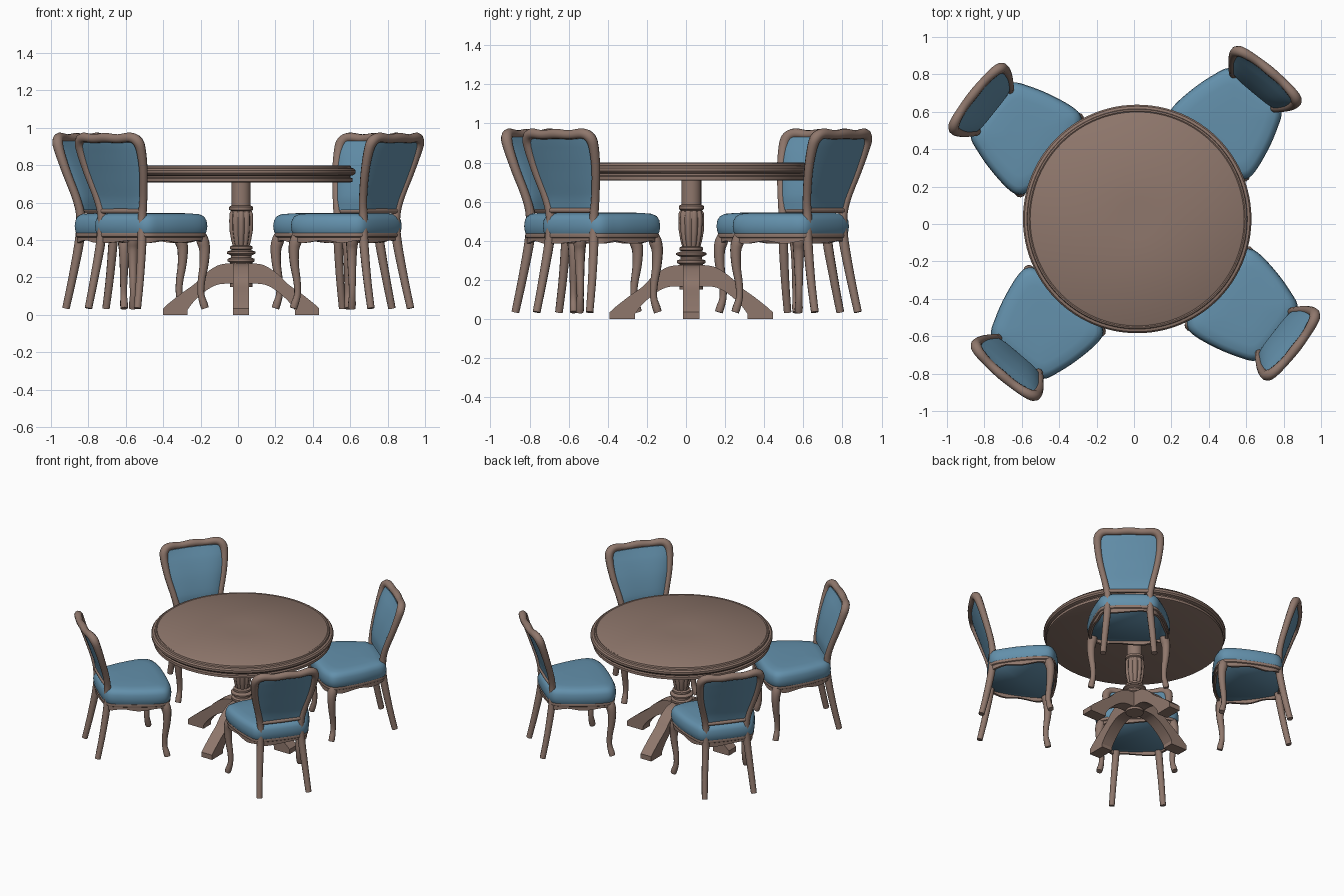
import bpy, bmesh, math
from mathutils import Vector, Matrix

if "Cube" in bpy.data.objects:
    bpy.data.objects.remove(bpy.data.objects["Cube"], do_unlink=True)


def material(name, rgb):
    m = bpy.data.materials.new(name)
    m.diffuse_color = (*rgb, 1)
    m.use_nodes = True
    m.node_tree.nodes["Principled BSDF"].inputs["Base Color"].default_value = (*rgb, 1)
    return m


WOOD = material("brown_wood", (0.275, 0.185, 0.15))
FABRIC = material("blue_fabric", (0.125, 0.28, 0.41))


def finish(bm, name, mat, angle=35):
    bmesh.ops.recalc_face_normals(bm, faces=bm.faces)
    me = bpy.data.meshes.new(name)
    bm.to_mesh(me)
    bm.free()
    me.materials.append(mat)
    me.shade_smooth()
    me.set_sharp_from_angle(angle=math.radians(angle))
    return me


def place(me, name, matrix):
    ob = bpy.data.objects.new(name, me)
    bpy.context.collection.objects.link(ob)
    ob.matrix_world = matrix


def loft(name, rings, mat, angle=35, loop=False):
    """Skin a list of closed rings; loop joins the last ring to the first."""
    bm = bmesh.new()
    vs = [[bm.verts.new(p) for p in ring] for ring in rings]
    n = len(vs[0])
    pairs = list(zip(vs, vs[1:])) + ([(vs[-1], vs[0])] if loop else [])
    for a, b in pairs:
        for i in range(n):
            j = (i + 1) % n
            bm.faces.new((a[i], a[j], b[j], b[i]))
    if not loop:
        bm.faces.new(vs[0])
        bm.faces.new(vs[-1])
    return finish(bm, name, mat, angle)


def spline(pts, steps, closed=False):
    """Smooth path through the points."""
    pts = [Vector(p) for p in pts]
    n = len(pts)
    get = (lambda i: pts[i % n]) if closed else (lambda i: pts[min(max(i, 0), n - 1)])
    out = []
    for i in range(n if closed else n - 1):
        p0, p1, p2, p3 = (get(i + k) for k in (-1, 0, 1, 2))
        for s in range(steps):
            t = s / steps
            out.append(0.5 * (2 * p1 + (p2 - p0) * t + (2 * p0 - 5 * p1 + 4 * p2 - p3) * t * t
                              + (3 * p1 - p0 - 3 * p2 + p3) * t ** 3))
    return out if closed else out + [pts[-1]]


def tube(name, pts, steps=5, sides=10):
    """Round bar along (x, y, z, radius) points."""
    path = spline(pts, steps)
    rings, side = [], None
    for i, p in enumerate(path):
        t = (path[min(i + 1, len(path) - 1)] - path[max(i - 1, 0)]).to_3d().normalized()
        side = side or t.orthogonal()
        side = (side - t * side.dot(t)).normalized()
        other = t.cross(side)
        rings.append([p.to_3d() + p.w * (side * math.cos(a) + other * math.sin(a))
                      for a in (math.tau * k / sides for k in range(sides))])
    return loft(name, rings, WOOD, 50)


def lathe(name, profile, seg=64, flute=0, lobes=10):
    rings = []
    for r, z in profile:
        ring = []
        for k in range(seg):
            a = math.tau * k / seg
            q = r * (1 - flute * abs(math.cos(a * lobes / 2)) ** 4)
            ring.append((q * math.cos(a), q * math.sin(a), z))
        rings.append(ring)
    return loft(name, rings, WOOD)


# ---- Table ----
table = Matrix.Translation((0.017, 0.027, 0))
place(lathe("table_top", [(0.1, 0.708), (0.585, 0.708), (0.596, 0.712), (0.596, 0.73), (0.584, 0.735),
                          (0.584, 0.743), (0.603, 0.748), (0.611, 0.758), (0.611, 0.773), (0.603, 0.783),
                          (0.589, 0.786), (0.586, 0.797), (0.578, 0.8), (0.572, 0.796), (0.566, 0.8),
                          (0.1, 0.8)], 96), "table_top", table)
place(lathe("column", [(0.051, 0.72), (0.051, 0.585), (0.064, 0.578), (0.064, 0.562), (0.054, 0.556),
                       (0.054, 0.54)]), "column", table)
place(lathe("fluted_vase", [(0.058, 0.555), (0.065, 0.54), (0.066, 0.5), (0.064, 0.45), (0.055, 0.4),
                            (0.045, 0.365)], 120, 0.13), "fluted_vase", table)
place(lathe("base_rings", [(0.046, 0.372), (0.06, 0.366), (0.06, 0.352), (0.05, 0.347), (0.077, 0.338),
                           (0.077, 0.328), (0.055, 0.318), (0.055, 0.306), (0.072, 0.3), (0.072, 0.286),
                           (0.06, 0.28), (0.06, 0.15)]), "base_rings", table)
top_edge = spline([(0, 0.275), (0.07, 0.275), (0.13, 0.262), (0.2, 0.215), (0.25, 0.165),
                   (0.32, 0.115), (0.39, 0.06)], 4)
low_edge = spline([(0.288, 0.025), (0.25, 0.075), (0.18, 0.135), (0.11, 0.165), (0, 0.165)], 4)
leg_outline = [*top_edge, Vector((0.417, 0.035)), Vector((0.417, 0)), Vector((0.288, 0)), *low_edge]
pedestal_leg = loft("pedestal_leg", [[(p.x, s, p.y) for p in leg_outline] for s in (-0.043, 0.043)], WOOD, 30)
for k in range(4):
    place(pedestal_leg, "pedestal_leg", table @ Matrix.Rotation(k * math.pi / 2, 4, "Z"))

# ---- Chair: back towards +y, seat towards -y ----
parts = {}
POST = [(0.172, -0.022, 0.035, 0.02), (0.16, -0.058, 0.2, 0.022), (0.144, -0.093, 0.4, 0.025),
        (0.141, -0.098, 0.52, 0.024), (0.16, -0.085, 0.62, 0.022), (0.195, -0.045, 0.76, 0.023),
        (0.21, -0.01, 0.87, 0.026), (0.203, 0.01, 0.925, 0.029), (0.165, 0.025, 0.948, 0.027),
        (0.085, 0.036, 0.942, 0.024), (0, 0.038, 0.947, 0.026)]
mirrored = [(-x, y, z, r) for x, y, z, r in POST[-2::-1]]
parts["back_frame"] = tube("back_frame", POST + mirrored)
parts["back_crossbar"] = tube("back_crossbar", [(-0.15, -0.09, 0.555, 0.013), (0, -0.085, 0.555, 0.013),
                                                (0.15, -0.09, 0.555, 0.013)], 4)


def post_at(z):
    """Half width and lean of the back at a height."""
    for a, b in zip(POST, POST[1:8]):
        if z <= b[2]:
            t = (z - a[2]) / (b[2] - a[2])
            return a[0] + (b[0] - a[0]) * t, a[1] + (b[1] - a[1]) * t
    return POST[7][:2]


# Padded back panel, domed to the front
rings = []
N = 14
for i in range(N + 1):
    v = i / N
    z = 0.56 + 0.37 * v
    w, y = post_at(z)
    dome = math.sin(math.pi * min(max(v, 0.03), 0.97)) ** 0.5
    front, back = [], []
    for k in range(N + 1):
        u = -1 + 2 * k / N
        bow = y + 0.022 * (1 - u * u) * v
        edge = (1 - u ** 4) * dome
        front.append((u * w, bow - 0.008 - 0.028 * edge, z))
        back.append((u * w, bow + 0.006 + 0.006 * edge, z))
    rings.append(front + back[::-1])
parts["back_pad"] = loft("back_pad", rings, FABRIC, 50)

# Seat cushion and apron share one bowed outline
half = [(0.09, -0.536), (0.195, -0.522), (0.261, -0.487), (0.275, -0.42), (0.254, -0.29),
        (0.222, -0.18), (0.182, -0.095), (0.1, -0.072)]
outline = spline([*half, *[(-x, y) for x, y in half[::-1]]], 5, True)
MID = Vector((0, -0.3))


def seat_ring(scale, z):
    return [(*(MID + (p - MID) * scale), z) for p in outline]


levels = [(0.93, 0.412), (0.97, 0.43), (1, 0.445), (1.015, 0.475), (1, 0.505), (0.96, 0.526),
          (0.88, 0.538), (0.7, 0.543), (0.35, 0.546)]
parts["seat_cushion"] = loft("seat_cushion", [seat_ring(*lv) for lv in levels], FABRIC, 60)


def scallop(scale):
    n = len(outline)
    return [(x, y, 0.392 + 0.007 * math.cos(math.tau * 8 * i / n))
            for i, (x, y, z) in enumerate(seat_ring(scale, 0))]


parts["seat_apron"] = loft("seat_apron", [seat_ring(0.985, 0.437), seat_ring(0.995, 0.428), seat_ring(0.985, 0.418),
                                          seat_ring(0.96, 0.414), scallop(0.96), scallop(0.9),
                                          seat_ring(0.9, 0.437)], WOOD, 35, True)

# Curved front legs
CURVE = [(0.0, 0.435, 0.028), (0.015, 0.395, 0.033), (0.025, 0.35, 0.029), (0.022, 0.27, 0.024),
         (0.008, 0.18, 0.02), (0.006, 0.11, 0.018), (0.02, 0.06, 0.021), (0.028, 0.035, 0.02)]
for side, word in ((1, "left"), (-1, "right")):
    name = "front_leg_" + word
    parts[name] = tube(name, [(side * (0.234 + 0.7 * d), -0.465 - 0.7 * d, z, r) for d, z, r in CURVE], 4)

# ---- Four chairs round the table ----
CHAIRS = [(0.705, 0.786, 50.2), (-0.83, 0.668, 141.5), (-0.683, -0.778, 229.6), (0.834, -0.642, 322)]
for number, (x, y, heading) in enumerate(CHAIRS, 1):
    m = Matrix.Translation((x, y, 0)) @ Matrix.Rotation(math.radians(heading - 90), 4, "Z")
    for name, me in parts.items():
        place(me, f"chair_{number}_{name}", m)
